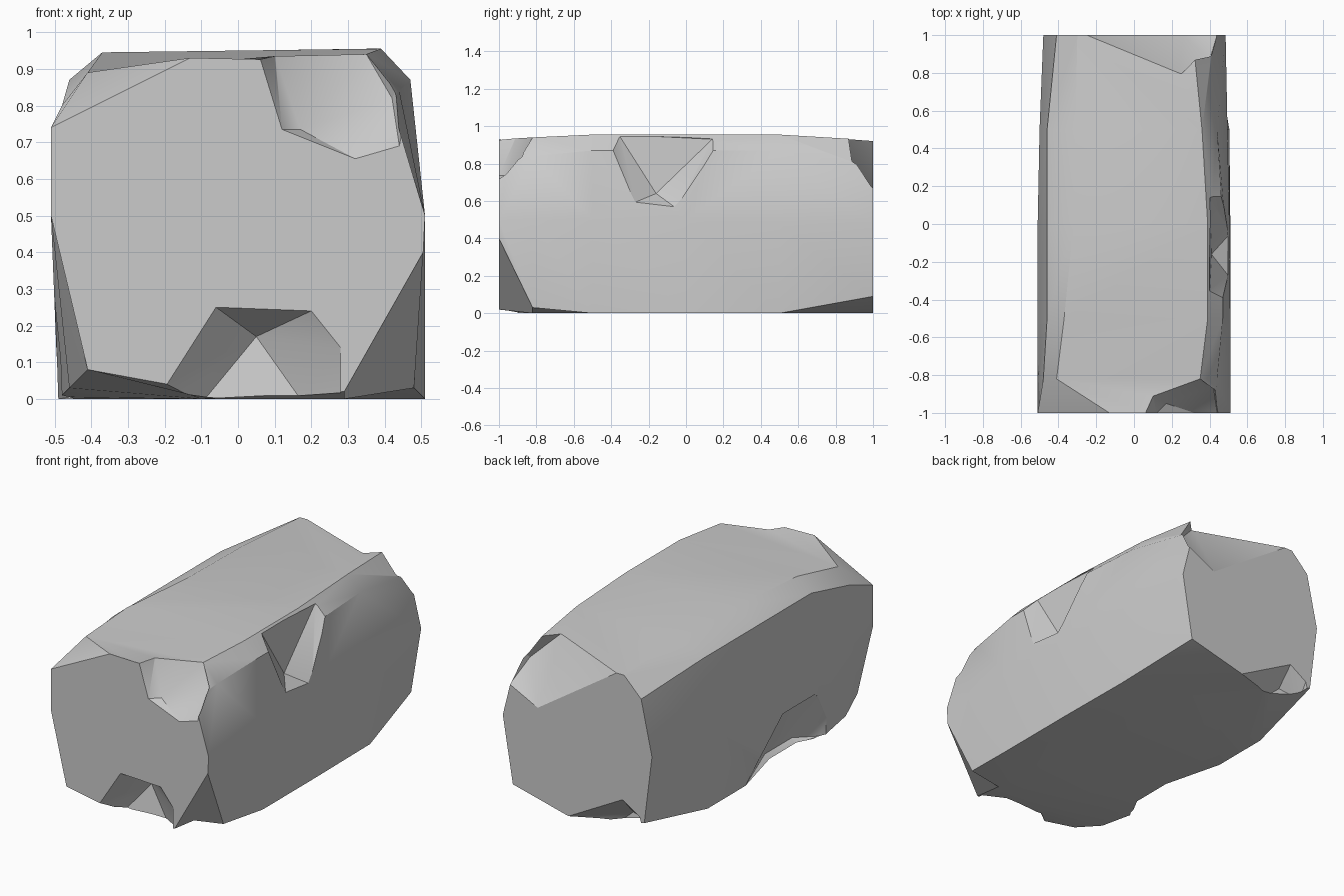
import bpy, bmesh, math
from mathutils import Vector

if "Cube" in bpy.data.objects:
    bpy.data.objects.remove(bpy.data.objects["Cube"])

def finish(name, bm):
    bmesh.ops.recalc_face_normals(bm, faces=bm.faces[:])
    mesh = bpy.data.meshes.new(name)
    bm.to_mesh(mesh)
    bm.free()
    ob = bpy.data.objects.new(name, mesh)
    bpy.context.collection.objects.link(ob)
    return ob

# Block: cross-sections (x, z) lofted along y, corners worn towards both ends
sections = [
    (-1.0, [(-.51, .5), (-.51, .74), (-.13, .93), (.34, .92), (.42, .80),
            (.51, .50), (.505, .40), (.29, .02), (0, .005), (-.41, .08)]),
    (-.82, [(-.51, .5), (-.48, .80), (-.41, .89), (.35, .94), (.44, .84),
            (.51, .50), (.48, .03), (.29, 0), (-.1, 0), (-.46, .03)]),
    (-.5, [(-.51, .5), (-.46, .87), (-.37, .945), (.39, .955), (.47, .87),
           (.51, .50), (.51, 0), (.25, 0), (-.2, 0), (-.49, 0)]),
    (0, [(-.51, .5), (-.46, .87), (-.32, .945), (.39, .955), (.47, .87),
         (.505, .50), (.51, 0), (.25, 0), (-.2, 0), (-.49, 0)]),
    (.5, [(-.50, .5), (-.46, .87), (-.31, .945), (.36, .955), (.44, .87),
          (.495, .48), (.505, 0), (.25, 0), (-.2, 0), (-.49, 0)]),
    (1.0, [(-.48, .49), (-.41, .81), (-.30, .92), (.31, .925), (.41, .78),
           (.485, .48), (.42, .09), (.06, 0), (-.15, .01), (-.43, .09)]),
]
bm = bmesh.new()
rings = [[bm.verts.new((x, y, z)) for x, z in pts] for y, pts in sections]
for a, b in zip(rings, rings[1:]):
    for i in range(len(a)):
        j = (i + 1) % len(a)
        bm.faces.new((a[i], a[j], b[j], b[i]))
bm.faces.new(rings[0])
bm.faces.new(rings[-1])
block = finish("stone_block", bm)

# Chips: convex cutters made from the chip surface swept outwards
def chip(name, offset, pts):
    bm = bmesh.new()
    for p in pts:
        bm.verts.new(p)
        bm.verts.new(Vector(p) + Vector(offset))
    bmesh.ops.convex_hull(bm, input=bm.verts[:])
    junk = [v for v in bm.verts if not v.link_faces]
    bmesh.ops.delete(bm, geom=junk, context='VERTS')
    cutter = finish(name, bm)
    cutter.hide_render = True
    mod = block.modifiers.new(name, 'BOOLEAN')
    mod.operation = 'DIFFERENCE'
    mod.solver = 'EXACT'
    mod.object = cutter
    return cutter

cutters = [
    chip("front_top_chip", (.15, -.3, .3), [
        (.06, -1, .93), (.10, -.91, .94), (.35, -.82, .94), (.42, -.86, .82),
        (.44, -1, .69), (.32, -1, .655), (.12, -1, .735), (.17, -.95, .735)]),
    chip("front_bottom_chip", (0, -.3, -.15), [
        (-.2, -1, .03), (-.06, -1, .25), (.2, -1, .24), (.28, -1, .14),
        (.28, -.97, .01), (.05, -.87, .17), (-.09, -.9, 0), (.17, -.9, 0)]),
    chip("right_top_chip", (.3, 0, .2), [
        (.48, -.4, .87), (.40, -.36, .955), (.40, .14, .93), (.47, .16, .88),
        (.51, -.05, .56), (.505, -.28, .59), (.41, -.16, .64)]),
    chip("back_top_chip", (.12, .3, .3), [
        (-.25, 1, .92), (.24, .79, .95), (.40, .87, .79),
        (.44, 1, .67), (.26, 1, .58), (.17, .95, .80)]),
    chip("back_bottom_chip", (-.05, .3, -.2), [
        (.06, 1, 0), (-.29, 1, .19), (-.40, 1, .12), (-.42, .92, .05),
        (-.29, .9, .08), (-.2, .9, 0)]),
    chip("left_bottom_chip", (-.3, 0, -.2), [
        (-.50, -.18, .30), (-.50, -.48, .30), (-.5, -.63, .12), (-.49, -.62, 0),
        (-.49, .15, 0), (-.37, -.2, .02), (-.37, -.45, .02)]),
]

# Bake the cuts, then smooth the worn areas while chips stay sharp
bpy.context.view_layer.objects.active = block
block.select_set(True)
for c in cutters:
    bpy.ops.object.modifier_apply(modifier=c.name)
for c in cutters:
    bpy.data.objects.remove(c)
bpy.ops.object.shade_smooth_by_angle(angle=math.radians(30))
